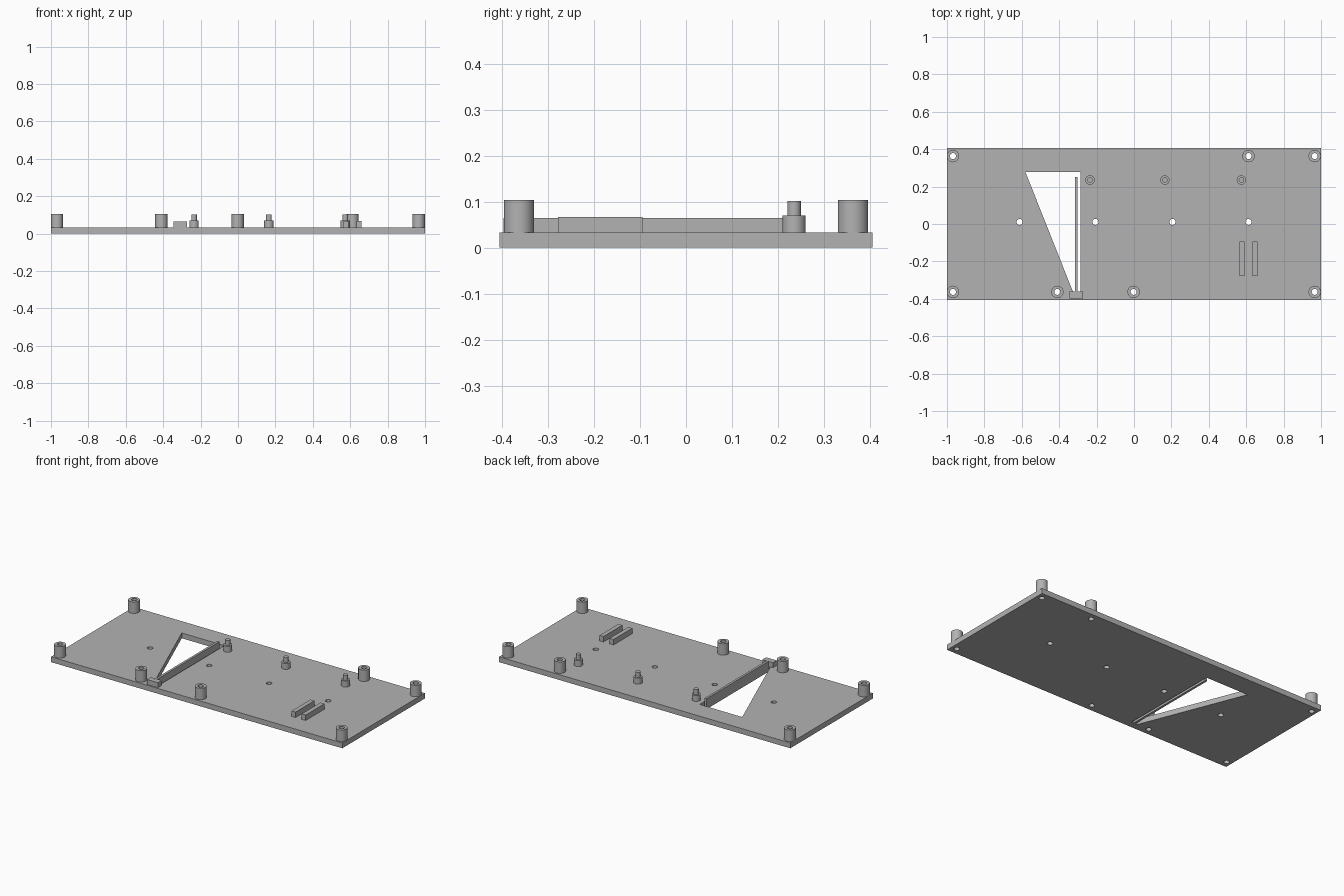
import bpy, bmesh, math

cube = bpy.data.objects.get("Cube")
if cube:
    bpy.data.objects.remove(cube, do_unlink=True)

grey = bpy.data.materials.new("plain grey")
grey.use_nodes = True
colour = (0.45, 0.45, 0.45, 1)
grey.diffuse_color = colour
grey.node_tree.nodes["Principled BSDF"].inputs["Base Color"].default_value = colour

THICK = 0.033   # plate thickness
EDGE = 0.363    # row of tall standoffs
BORE = 0.016


def finish(name, bm):
    bmesh.ops.recalc_face_normals(bm, faces=bm.faces)
    mesh = bpy.data.meshes.new(name)
    bm.to_mesh(mesh)
    bm.free()
    mesh.materials.append(grey)
    obj = bpy.data.objects.new(name, mesh)
    bpy.context.collection.objects.link(obj)
    return obj


def prism(name, outline, z0, z1):
    bm = bmesh.new()
    face = bm.faces.new([bm.verts.new((x, y, z0)) for x, y in outline])
    top = bmesh.ops.extrude_face_region(bm, geom=[face])["geom"]
    verts = [v for v in top if isinstance(v, bmesh.types.BMVert)]
    bmesh.ops.translate(bm, verts=verts, vec=(0, 0, z1 - z0))
    return finish(name, bm)


def box(name, x0, x1, y0, y1, z0, z1):
    return prism(name, [(x0, y0), (x1, y0), (x1, y1), (x0, y1)], z0, z1)


def lathe(name, profile, x, y, closed=False):
    bm = bmesh.new()
    verts = [bm.verts.new((r, 0, z)) for r, z in profile]
    edges = [bm.edges.new(pair) for pair in zip(verts, verts[1:])]
    if closed:
        edges.append(bm.edges.new((verts[-1], verts[0])))
    bmesh.ops.spin(bm, geom=verts + edges, cent=(0, 0, 0), axis=(0, 0, 1),
                   angle=math.tau, steps=32, use_merge=True)
    bmesh.ops.remove_doubles(bm, verts=bm.verts, dist=0.0001)
    obj = finish(name, bm)
    obj.location = (x, y, 0)
    bpy.ops.object.select_all(action="DESELECT")
    bpy.context.view_layer.objects.active = obj
    obj.select_set(True)
    bpy.ops.object.shade_smooth_by_angle(angle=math.radians(35))
    return obj


def cut(target, cutter):
    mod = target.modifiers.new("cut", "BOOLEAN")
    mod.operation = "DIFFERENCE"
    mod.solver = "EXACT"
    mod.object = cutter
    cutter.hide_render = True
    bpy.context.view_layer.objects.active = target
    bpy.ops.object.modifier_apply(modifier="cut")
    bpy.data.objects.remove(cutter, do_unlink=True)


# Base plate with its wedge-shaped opening
plate = box("base_plate", -1, 1, -0.405, 0.405, 0, THICK)
cut(plate, prism("opening_cutter", [(-0.58, 0.277), (-0.326, -EDGE),
                                    (-0.287, -EDGE), (-0.287, 0.277)], -0.1, 0.1))

# Tall hollow standoffs, bored through the plate
standoffs = [(-0.968, -EDGE), (-0.968, EDGE), (0.966, -EDGE), (0.966, EDGE),
             (0.612, EDGE), (-0.41, -EDGE), (-0.002, -EDGE)]
for x, y in standoffs:
    lathe("tall_standoff", [(BORE, THICK), (0.033, THICK),
                            (0.033, 0.104), (BORE, 0.104)], x, y, closed=True)

# Through holes: standoff bores and the middle row
middle_row = [(x, 0.011) for x in (-0.612, -0.206, 0.206, 0.612)]
for x, y in standoffs + middle_row:
    cut(plate, lathe("hole_cutter", [(0, -0.1), (BORE, -0.1), (BORE, 0.1), (0, 0.1)], x, y))

# Short stepped locating pegs
for x in (-0.235, 0.165, 0.574):
    lathe("stepped_peg", [(0, THICK), (0.025, THICK), (0.025, 0.07),
                          (0.0145, 0.07), (0.0145, 0.101), (0, 0.101)], x, 0.235)

# Thin spring arm in the opening, held by an end block
box("spring_arm", -0.315, -0.301, -0.37, 0.25, 0, 0.065)
box("arm_end_block", -0.346, -0.272, -0.397, -0.36, THICK, 0.064)

# Pair of holder ribs
for x in (0.577, 0.646):
    box("holder_rib", x - 0.0135, x + 0.0135, -0.278, -0.094, THICK, 0.067)
